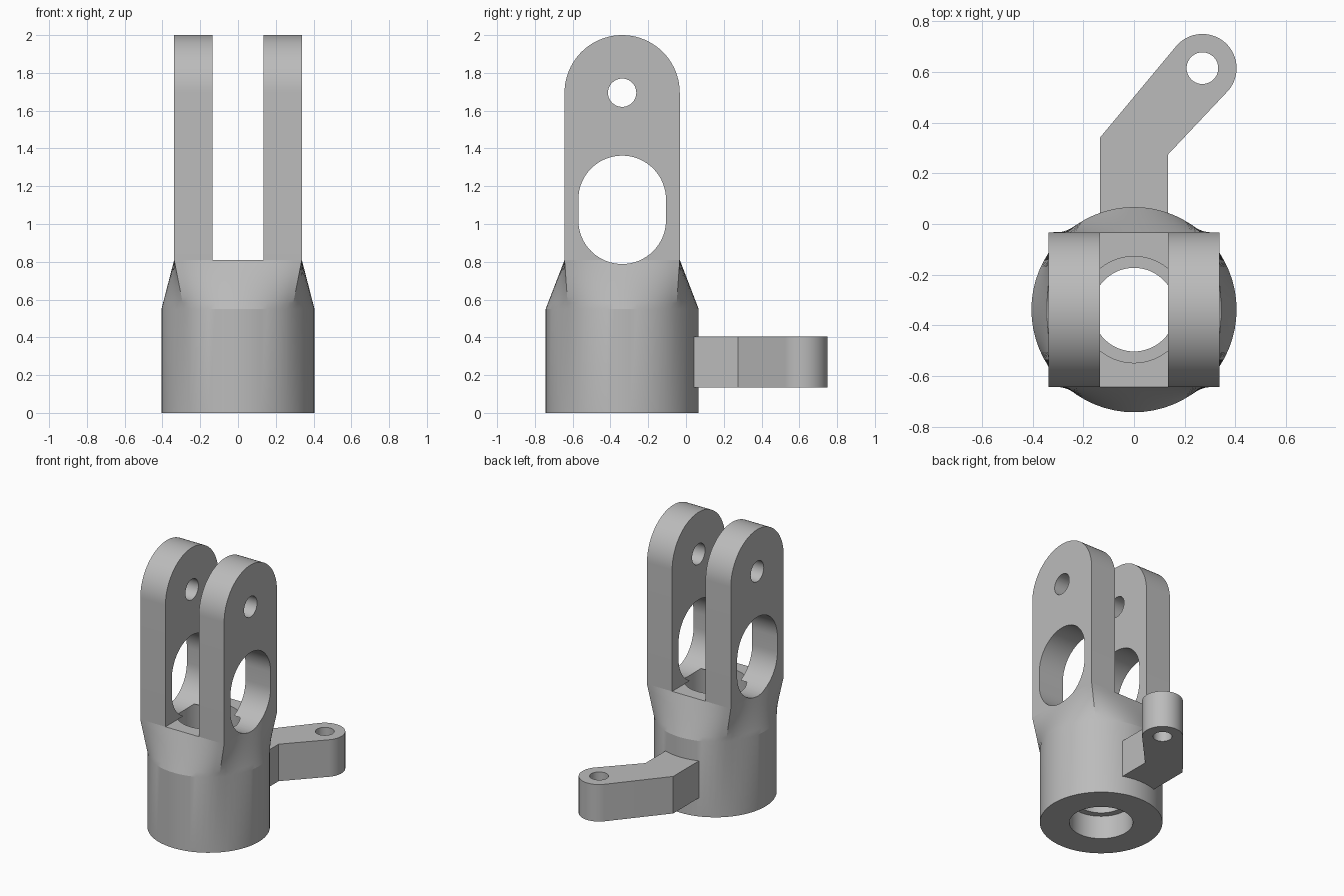
import bpy, bmesh
from math import sin, cos, pi, radians
from mathutils import Vector

if "Cube" in bpy.data.objects:
    bpy.data.objects.remove(bpy.data.objects["Cube"])

steel = bpy.data.materials.new("plain grey")
steel.use_nodes = True
GREY = (0.5, 0.5, 0.5, 1)
steel.diffuse_color = GREY
steel.node_tree.nodes["Principled BSDF"].inputs["Base Color"].default_value = GREY

AXIS_Y = -0.338          # centre line of the socket and fork
R = 0.405                # socket radius
HX, HY = 0.338, 0.305    # half size of the fork
GAP = 0.135              # half gap between the prongs
SHOULDER, NECK = 0.55, 0.81


def make(name, rings):
    """Closed solid skinned through a list of equal-length rings."""
    bm = bmesh.new()
    rows = [[bm.verts.new(p) for p in ring] for ring in rings]
    n = len(rows[0])
    for a, b in zip(rows, rows[1:]):
        for i in range(n):
            j = (i + 1) % n
            bm.faces.new((a[i], a[j], b[j], b[i]))
    bm.faces.new(rows[0])
    bm.faces.new(rows[-1])
    bmesh.ops.recalc_face_normals(bm, faces=bm.faces)
    mesh = bpy.data.meshes.new(name)
    bm.to_mesh(mesh)
    bm.free()
    mesh.materials.append(steel)
    obj = bpy.data.objects.new(name, mesh)
    bpy.context.collection.objects.link(obj)
    return obj


def arc(cx, cy, r, start, end, steps):
    angles = [radians(start + (end - start) * i / steps) for i in range(steps + 1)]
    return [(cx + r * cos(a), cy + r * sin(a)) for a in angles]


def circle(cx, cy, r, n=64):
    return arc(cx, cy, r, 0, 360, n)[:-1]


def upright(name, outline, z0, z1):
    """Extrude an (x, y) outline along z."""
    return make(name, [[(x, y, z) for x, y in outline] for z in (z0, z1)])


def sideways(name, outline, x0, x1):
    """Extrude a (y, z) outline along x."""
    return make(name, [[(x, y, z) for y, z in outline] for x in (x0, x1)])


def finish(obj, cutters, angle):
    """Cut the holes, then shade smooth with sharp edges kept."""
    bpy.ops.object.select_all(action='DESELECT')
    obj.select_set(True)
    bpy.context.view_layer.objects.active = obj
    for cutter in cutters:
        mod = obj.modifiers.new("cut", 'BOOLEAN')
        mod.operation, mod.solver, mod.object = 'DIFFERENCE', 'EXACT', cutter
        bpy.ops.object.modifier_apply(modifier=mod.name)
    bpy.ops.object.shade_smooth_by_angle(angle=radians(angle))


# Cutters: stepped bore, oval window, pin hole, lever hole
bores = [upright("bore_cutter", circle(0, AXIS_Y, r), z0, z1)
         for r, z0, z1 in ((0.165, -0.1, 0.9), (0.21, -0.1, 0.17), (0.21, 0.3, 0.9))]
oval = arc(AXIS_Y, 1.13, 0.232, 0, 180, 32) + arc(AXIS_Y, 1.02, 0.232, 180, 360, 32)
window = sideways("window_cutter", oval, -0.6, 0.6)
pin = sideways("pin_cutter", circle(AXIS_Y, 1.695, 0.075, 40), -0.6, 0.6)
lever_hole = upright("lever_hole_cutter", circle(0.27, 0.615, 0.0625, 40), 0, 0.6)

# Socket: round body blending into the rectangular foot of the fork
SIDE = 16
corners = [Vector(c) for c in ((HX, -HY), (HX, HY), (-HX, HY), (-HX, -HY))]
square = [corners[k].lerp(corners[(k + 1) % 4], i / SIDE)
          for k in range(4) for i in range(SIDE)]
rounded = [Vector(p) for p in arc(0, 0, R, -45, 315, 4 * SIDE)[:-1]]


def blend(t):
    z = SHOULDER + (NECK - SHOULDER) * t
    mixed = [a.lerp(b, t) for a, b in zip(rounded, square)]
    return [(p.x, p.y + AXIS_Y, z) for p in mixed]


base = [(p.x, p.y + AXIS_Y, 0) for p in rounded]
socket = make("socket", [base] + [blend(i / 8) for i in range(9)])
finish(socket, bores + [window], 12)

# Fork prongs: round-topped plates
plate = arc(AXIS_Y, 2 - HY, HY, 0, 180, 40)
plate += [(AXIS_Y - HY, NECK), (AXIS_Y + HY, NECK)]
for side, s in (("left", 1), ("right", -1)):
    prong = sideways(side + "_prong", plate, s * GAP, s * HX)
    finish(prong, [window, pin], 30)

# Bent lever at the back with a rounded eye
lever_outline = [(-GAP, 0), (GAP, 0), (GAP, 0.275)]
lever_outline += arc(0.27, 0.615, 0.135, -45, 140, 32) + [(-GAP, 0.34)]
lever = upright("lever", lever_outline, 0.135, 0.405)
finish(lever, [lever_hole], 30)

for cutter in bores + [window, pin, lever_hole]:
    bpy.data.objects.remove(cutter)
